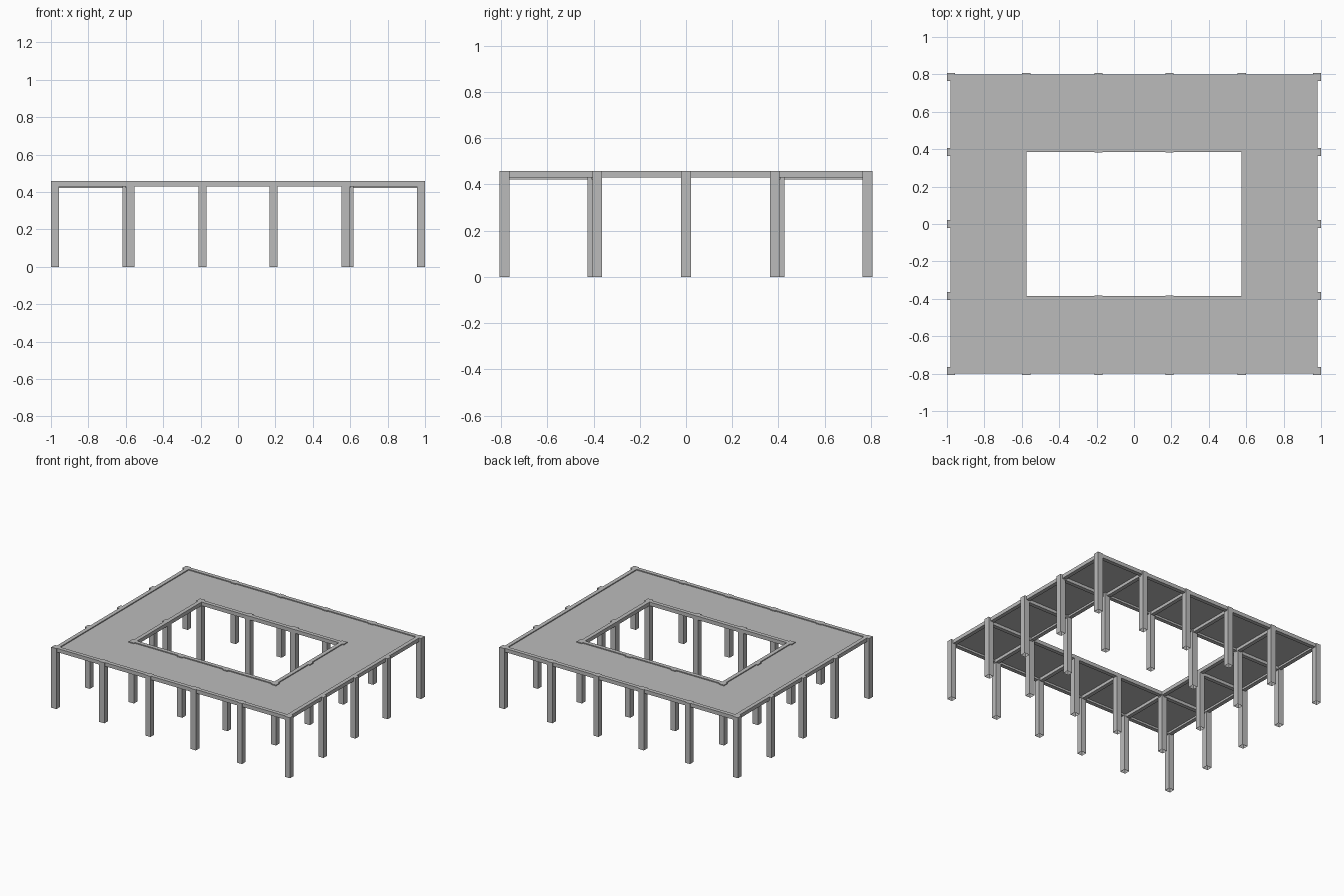
import bpy
import bmesh

cube = bpy.data.objects.get("Cube")
if cube:
    bpy.data.objects.remove(cube, do_unlink=True)

concrete = bpy.data.materials.new("concrete_grey")
concrete.use_nodes = True
grey = (0.5, 0.5, 0.5, 1)
concrete.diffuse_color = grey
concrete.node_tree.nodes["Principled BSDF"].inputs["Base Color"].default_value = grey


def box(name, x, y, z, open_bottom=False):
    """Box spanning the given (low, high) ranges."""
    bm = bmesh.new()
    bmesh.ops.create_cube(bm, size=1)
    for v in bm.verts:
        v.co = [(r[0] + r[1]) / 2 + c * (r[1] - r[0]) for c, r in zip(v.co, (x, y, z))]
    if open_bottom:
        bm.normal_update()
        base = [f for f in bm.faces if f.normal.z < -0.5]
        bmesh.ops.delete(bm, geom=base, context='FACES_ONLY')
    mesh = bpy.data.meshes.new(name)
    bm.to_mesh(mesh)
    bm.free()
    mesh.materials.append(concrete)
    obj = bpy.data.objects.new(name, mesh)
    bpy.context.collection.objects.link(obj)
    return obj


def around(c, width):
    return (c - width / 2, c + width / 2)


HEIGHT = 0.458
COL = 0.043
BEAM = 0.03
OUT_X, OUT_Y = 0.978, 0.785
IN_X, IN_Y = 0.595, 0.405
BAY_X, BAY_Y = 0.576, 0.384
MID_X = 0.19
RIM_Z = (0.43, HEIGHT)
CROSS_Z = (0.422, 0.449)
SLAB_Z = (0.445, 0.451)


def column(name, x, y):
    box(name, around(x, COL), around(y, COL), (0, HEIGHT), open_bottom=True)


# Columns around the outside and around the court
for s in (-1, 1):
    for x in (-OUT_X, -BAY_X, -MID_X, MID_X, BAY_X, OUT_X):
        column("outer_column", x, s * OUT_Y)
    for y in (-BAY_Y, 0, BAY_Y):
        column("outer_column", s * OUT_X, y)
    for x in (-IN_X, -MID_X, MID_X, IN_X):
        column("court_column", x, s * IN_Y)
    column("court_column", s * IN_X, 0)

# Rim beams, raised slightly above the slab
RIM_X, RIM_Y = 0.967, 0.785
COURT_X, COURT_Y = 0.59, 0.4
for s in (-1, 1):
    for name, bx, by in (("outer_beam", RIM_X, RIM_Y), ("court_beam", COURT_X, COURT_Y)):
        box(name, around(0, 2 * bx + BEAM), around(s * by, BEAM), RIM_Z)
        box(name, around(s * bx, BEAM), around(0, 2 * by - BEAM), RIM_Z)

# Cross beams under the slab, from outer to court columns
for s in (-1, 1):
    for x in (-BAY_X - 0.01, -MID_X, MID_X, BAY_X + 0.01):
        box("cross_beam", around(x, BEAM), sorted((s * COURT_Y, s * RIM_Y)), CROSS_Z)
    for y in (-BAY_Y - 0.01, 0, BAY_Y + 0.01):
        box("cross_beam", sorted((s * COURT_X, s * RIM_X)), around(y, BEAM), CROSS_Z)

# Thin roof slab, in four strips around the court
for s in (-1, 1):
    box("roof_slab", (-RIM_X, RIM_X), sorted((s * COURT_Y, s * RIM_Y)), SLAB_Z)
    box("roof_slab", sorted((s * COURT_X, s * RIM_X)), (-COURT_Y, COURT_Y), SLAB_Z)
